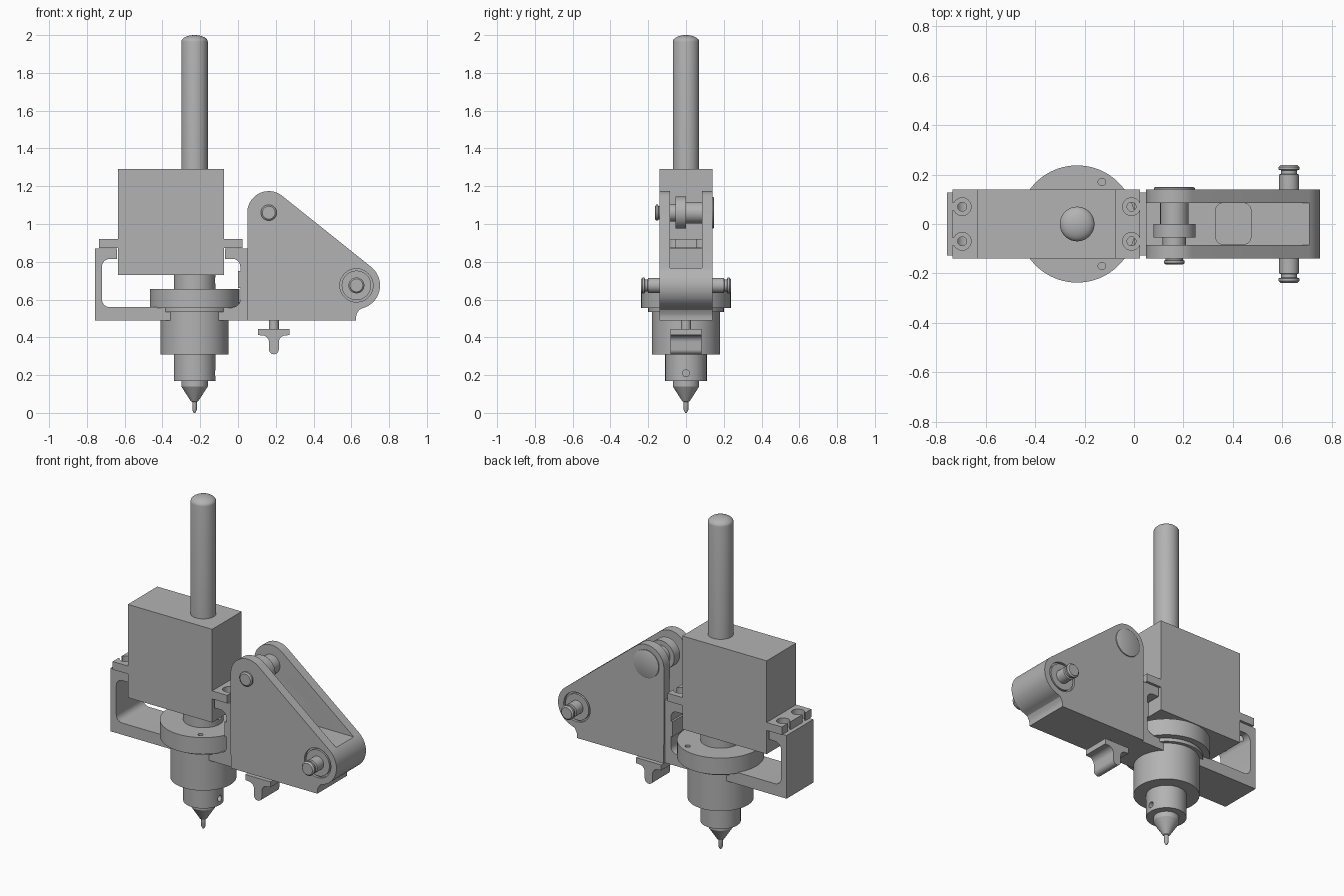
import bpy, bmesh
from math import cos, sin, radians
from mathutils import Matrix, Vector

if "Cube" in bpy.data.objects:
    bpy.data.objects.remove(bpy.data.objects["Cube"])

steel = bpy.data.materials.new("satin_grey")
steel.use_nodes = True
steel.diffuse_color = (0.45, 0.45, 0.45, 1)
steel.node_tree.nodes["Principled BSDF"].inputs["Base Color"].default_value = steel.diffuse_color

SPINDLE = -0.23          # x of the spindle axis
PIVOT = (0.163, 1.06)    # x, z of the upper pin
AXLE = (0.627, 0.675)    # x, z of the lower axle


def finish(name, bm):
    bmesh.ops.recalc_face_normals(bm, faces=bm.faces)
    mesh = bpy.data.meshes.new(name)
    bm.to_mesh(mesh)
    bm.free()
    mesh.materials.append(steel)
    ob = bpy.data.objects.new(name, mesh)
    bpy.context.collection.objects.link(ob)
    return ob


def prism(name, pts, lo, hi):
    """Extrude an x,z outline along y."""
    bm = bmesh.new()
    face = bm.faces.new([bm.verts.new((x, lo, z)) for x, z in pts])
    new = bmesh.ops.extrude_face_region(bm, geom=[face])["geom"]
    bmesh.ops.translate(bm, vec=(0, hi - lo, 0),
                        verts=[v for v in new if isinstance(v, bmesh.types.BMVert)])
    return finish(name, bm)


def box(name, x0, x1, y0, y1, z0, z1):
    return prism(name, [(x0, z0), (x1, z0), (x1, z1), (x0, z1)], y0, y1)


def turned(name, profile, origin, axis="Z", n=64):
    """Revolve a list of (radius, distance along axis)."""
    bm = bmesh.new()
    rings = []
    for r, h in profile:
        rings.append([bm.verts.new((r * cos(radians(360 * i / n)),
                                    r * sin(radians(360 * i / n)), h)) for i in range(n)])
    for a, b in zip(rings, rings[1:]):
        for i in range(n):
            j = (i + 1) % n
            bm.faces.new((a[i], a[j], b[j], b[i]))
    bm.faces.new(rings[0])
    bm.faces.new(rings[-1])
    turn = Vector((0, 0, 1)).rotation_difference(
        {"X": Vector((1, 0, 0)), "Y": Vector((0, 1, 0)), "Z": Vector((0, 0, 1))}[axis])
    bm.transform(Matrix.Translation(origin) @ turn.to_matrix().to_4x4())
    return finish(name, bm)


def rod(name, r, lo, hi, origin, axis="Z", n=32):
    return turned(name, [(r, lo), (r, hi)], origin, axis, n)


def arc(cx, cz, r, a0, a1, n=12):
    return [(cx + r * cos(radians(a0 + (a1 - a0) * i / n)),
             cz + r * sin(radians(a0 + (a1 - a0) * i / n))) for i in range(n + 1)]


def cut(target, cutter):
    cutter.hide_render = True
    mod = target.modifiers.new("cut", "BOOLEAN")
    mod.operation, mod.solver, mod.object = "DIFFERENCE", "EXACT", cutter
    bpy.context.view_layer.objects.active = target
    bpy.ops.object.modifier_apply(modifier=mod.name)
    bpy.data.objects.remove(cutter)


# Spindle: domed shaft, block, and turned stack down to the tip
dome = [(0.07 * cos(radians(a)), 1.965 + 0.035 * sin(radians(a))) for a in range(0, 90, 11)]
turned("shaft", [(0.07, 1.2)] + dome + [(0.002, 2.0)], (SPINDLE, 0, 0))
box("main_block", -0.634, -0.074, -0.14, 0.14, 0.73, 1.29)
neck = rod("upper_neck", 0.11, 0.6, 0.74, (SPINDLE, 0, 0), n=64)
cut(neck, rod("cutter", 0.018, 0.08, 0.2, (SPINDLE, 0, 0.7), "X"))
flange = turned("round_flange", [(0.2, 0.535), (0.2, 0.555), (0.237, 0.555), (0.237, 0.655)],
                (SPINDLE, 0, 0), n=96)
for side in (-1, 1):
    cut(flange, rod("cutter", 0.015, 0.58, 0.7, (-0.13, 0.17 * side, 0)))
rod("lower_housing", 0.18, 0.31, 0.56, (SPINDLE, 0, 0), n=64)
chuck = rod("chuck", 0.11, 0.17, 0.33, (SPINDLE, 0, 0), n=64)
cut(chuck, rod("cutter", 0.018, 0.06, 0.2, (SPINDLE, 0, 0.21), "X"))
turned("pointed_tip", [(0.07, 0.18), (0.07, 0.14), (0.02, 0.062), (0.012, 0.058),
                       (0.012, 0.015), (0.004, 0)], (SPINDLE, 0, 0))

# Bracket: open frame with lips under the block tabs
frame = [(-0.757, 0.49), (0.05, 0.49), (0.05, 0.87), (-0.068, 0.87), (-0.068, 0.815)]
frame += arc(-0.028, 0.775, 0.04, 90, 0, 6) + arc(-0.028, 0.6, 0.04, 0, -90, 6)
frame += arc(-0.68, 0.6, 0.04, -90, -180, 6) + arc(-0.68, 0.775, 0.04, 180, 90, 6)
frame += [(-0.64, 0.815), (-0.64, 0.87), (-0.757, 0.87)]
bracket = prism("bracket_frame", frame, -0.127, 0.127)
box("bracket_rib", 0.0, 0.06, -0.127, 0.127, 0.66, 0.75)

# Slotted tabs on both ends of the block
for name, x0, x1, hole, end in (("left_tab", -0.1, 0.025, -0.01, 0.05),
                                ("right_tab", -0.735, -0.6, -0.695, -0.76)):
    tab = box(name, x0, x1, -0.14, 0.14, 0.872, 0.92)
    for y in (-0.07, 0.07):
        cut(tab, rod("cutter", 0.036, 0.8, 1.0, (hole, y, 0)))
        cut(tab, box("cutter", min(hole, end), max(hole, end), y - 0.014, y + 0.014, 0.8, 1.0))
        cut(bracket, rod("cutter", 0.018, 0.78, 0.9, (hole, y, 0)))

# Arm: rounded triangle, forked above its floor
outline = [(0.05, 0.49)] + arc(*PIVOT, 0.114, 180, 50, 24) + arc(*AXLE, 0.125, 50, -75, 24)
outline += [(0.642, 0.546), (0.629, 0.525), (0.625, 0.51), (0.625, 0.49)]
arm = prism("forked_arm", outline, -0.14, 0.14)
cut(arm, box("cutter", 0.0, 0.8, -0.084, 0.084, 0.768, 1.3))
pocket = box("cutter", 0.33, 0.473, -0.082, 0.085, 0.57, 0.9)
bm = bmesh.new()
bm.from_mesh(pocket.data)
upright = [e for e in bm.edges if abs(e.verts[0].co.z - e.verts[1].co.z) > 0.1]
bmesh.ops.bevel(bm, geom=upright, offset=0.03, segments=5, profile=0.5, affect="EDGES")
bm.to_mesh(pocket.data)
bm.free()
cut(arm, pocket)
for side in (-1, 1):
    cut(arm, rod("cutter", 0.088, -0.015, 0.015, (AXLE[0], 0.14 * side, AXLE[1]), "Y", 48))

# Lower axle with grooved ends, and a raised washer in each recess
half = [(0.04, 0.2), (0.032, 0.203), (0.032, 0.217), (0.042, 0.22), (0.042, 0.23), (0.034, 0.238)]
turned("lower_axle", [(r, -h) for r, h in reversed(half)] + half, (AXLE[0], 0, AXLE[1]), "Y", 48)
for name, side in (("front_washer", -1), ("back_washer", 1)):
    rod(name, 0.078, -0.012, 0.012, (AXLE[0], 0.127 * side, AXLE[1]), "Y", 48)

# Upper pin, stepped along its length, with a wide back cap
turned("upper_pin", [(0.034, -0.164), (0.042, -0.158), (0.042, -0.148), (0.035, -0.146),
                     (0.035, -0.138), (0.047, -0.137), (0.047, -0.055), (0.085, -0.055),
                     (0.085, 0), (0.057, 0), (0.057, 0.13), (0.083, 0.13), (0.083, 0.146),
                     (0.077, 0.149)], (PIVOT[0], 0, PIVOT[1]), "Y", 48)

# Thumb screw below the arm
rod("thumb_screw_stem", 0.027, 0.43, 0.5, (0.19, 0, 0))
right = arc(0.19, 0.336, 0.026, -90, 0, 6) + arc(0.251, 0.375, 0.035, 180, 90, 6)
right += [(0.273, 0.412), (0.273, 0.445)]
left = [(0.38 - x, z) for x, z in reversed(right)]
prism("thumb_screw_grip", right + left[:-1], -0.083, 0.083)

# Smooth the round surfaces and keep the edges sharp
bpy.ops.object.select_all(action="DESELECT")
for ob in bpy.context.scene.objects:
    if ob.type == "MESH":
        ob.select_set(True)
        bpy.context.view_layer.objects.active = ob
bpy.ops.object.shade_smooth_by_angle(angle=radians(30))
